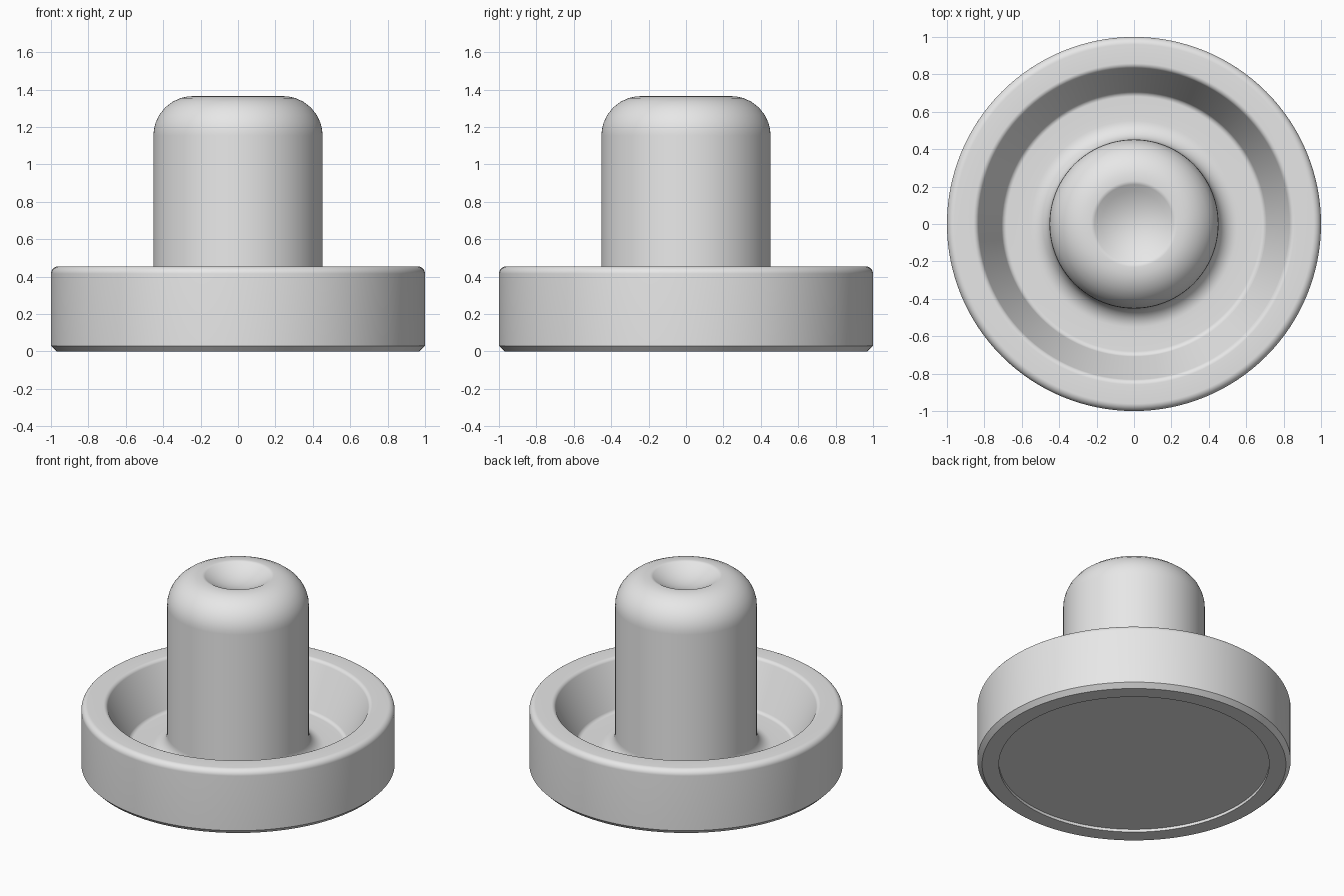
import bpy, bmesh
from math import sin, cos, pi, tan
from mathutils import Vector

cube = bpy.data.objects.get("Cube")
if cube:
    bpy.data.objects.remove(cube, do_unlink=True)

grey = bpy.data.materials.new("light grey plastic")
grey.use_nodes = True
colour = (0.8, 0.8, 0.8, 1)
grey.diffuse_color = colour
grey.node_tree.nodes["Principled BSDF"].inputs["Base Color"].default_value = colour

SIDES = 128


def rounded(corners, steps=8):
    """Turn (radius, height, fillet) corners into a profile with arc fillets."""
    out = []
    for i, (r, z, f) in enumerate(corners):
        p = Vector((r, z))
        if f == 0:
            out.append(p)
            continue
        u = (Vector(corners[i - 1][:2]) - p).normalized()
        v = (Vector(corners[i + 1][:2]) - p).normalized()
        half = u.angle(v) / 2
        reach = f / tan(half)
        centre = p + (u + v).normalized() * (f / sin(half))
        start, end = p + u * reach - centre, p + v * reach - centre
        for k in range(steps + 1):
            out.append(centre + start.lerp(end, k / steps).normalized() * f)
    return out


def lathe(name, profile):
    """Revolve a profile, listed from the underside outward and up."""
    bm = bmesh.new()
    rings = [[bm.verts.new((r * cos(2 * pi * j / SIDES),
                            r * sin(2 * pi * j / SIDES), z))
              for j in range(SIDES)] for r, z in profile]
    for low, high in zip(rings, rings[1:]):
        for j in range(SIDES):
            k = (j + 1) % SIDES
            bm.faces.new((low[j], low[k], high[k], high[j]))
    # Merge the rings of zero radius into single pole points
    bmesh.ops.remove_doubles(bm, verts=bm.verts[:], dist=1e-5)
    mesh = bpy.data.meshes.new(name)
    bm.to_mesh(mesh)
    bm.free()
    mesh.materials.append(grey)
    obj = bpy.data.objects.new(name, mesh)
    bpy.context.collection.objects.link(obj)
    bpy.ops.object.select_all(action='DESELECT')
    obj.select_set(True)
    bpy.context.view_layer.objects.active = obj
    bpy.ops.object.shade_smooth_by_angle(angle=pi / 6)


FLOOR, TOP, SEAM = 0.15, 1.365, 0.58

# Base: recessed underside, chamfered foot, raised rim and sloping dish
lathe("base", rounded([
    (0, 0.02, 0), (0.863, 0.02, 0), (0.863, 0, 0), (0.97, 0, 0), (1, 0.03, 0),
    (1, 0.455, 0.04), (0.84, 0.455, 0.03), (0.7, FLOOR, 0.03), (SEAM, FLOOR, 0)]))

# Handle: flared foot, rounded shoulder and shallow finger dimple
dimple_r, depth = 0.22, 0.07
dimple = [(dimple_r * t, TOP - depth * (1 - t * t), 0)
          for t in (0.8, 0.6, 0.4, 0.2, 0)]
lathe("handle", rounded([
    (SEAM, FLOOR, 0), (0.452, FLOOR, 0.1), (0.452, TOP, 0.21),
    (dimple_r, TOP, 0.04)] + dimple))
